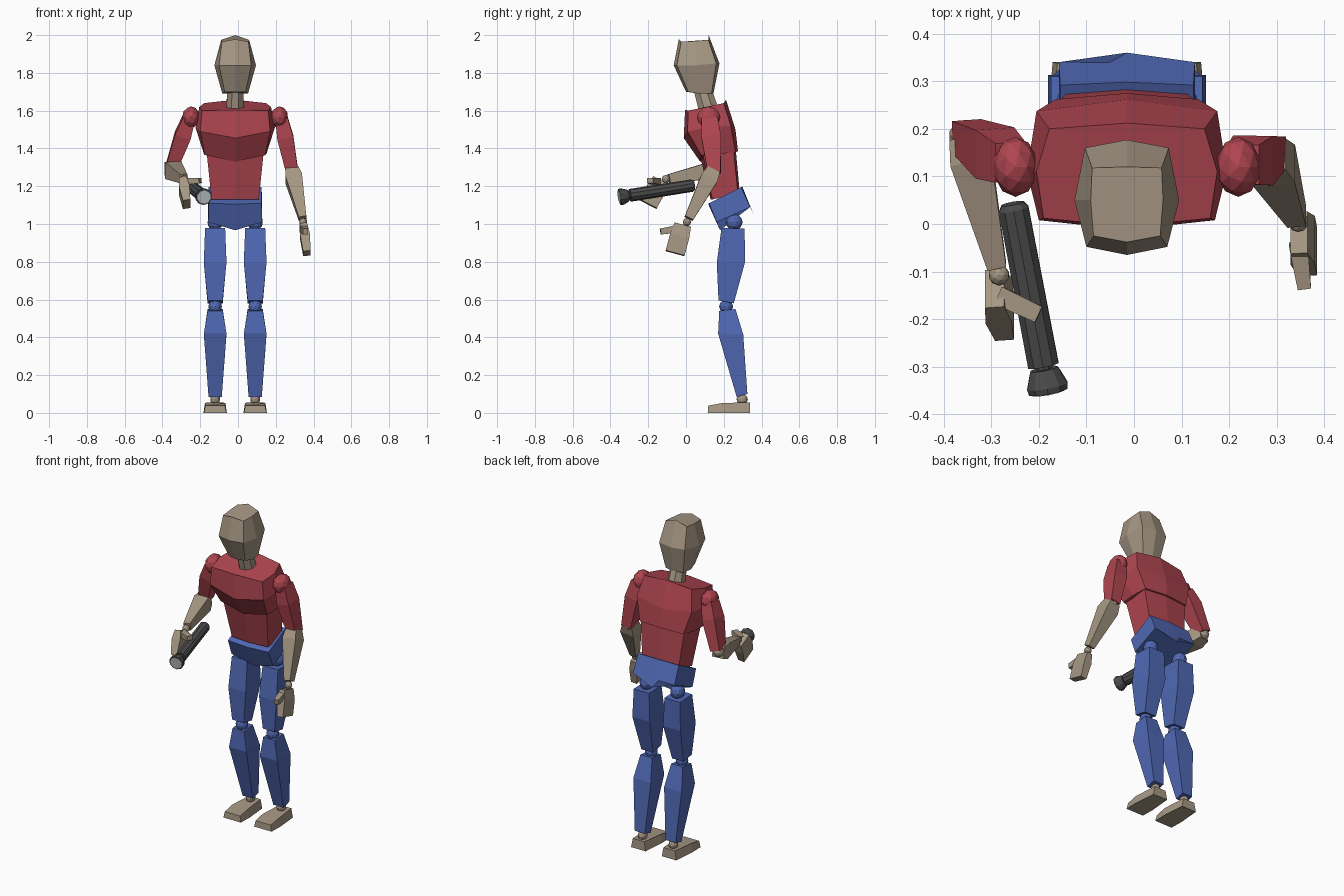
import bpy, bmesh, math
from mathutils import Vector, Matrix

CX = -0.015  # body centre line


def material(name, rgb):
    m = bpy.data.materials.new(name)
    m.diffuse_color = (*rgb, 1)
    return m


RED = material("shirt_red", (0.43, 0.06, 0.08))
BLUE = material("trouser_blue", (0.08, 0.14, 0.46))
TAN = material("skin_tan", (0.38, 0.31, 0.23))
DARK = material("torch_dark", (0.07, 0.07, 0.07))
LENS = material("lens_grey", (0.5, 0.52, 0.52))


def finish(name, bm, mat):
    bmesh.ops.recalc_face_normals(bm, faces=bm.faces)
    me = bpy.data.meshes.new(name)
    bm.to_mesh(me)
    bm.free()
    me.materials.append(mat)
    ob = bpy.data.objects.new(name, me)
    bpy.context.collection.objects.link(ob)
    return ob


def loft(name, rings, mat):
    """Skin closed rings of equal length and cap both ends."""
    bm = bmesh.new()
    vs = [[bm.verts.new(p) for p in r] for r in rings]
    n = len(vs[0])
    for a, b in zip(vs, vs[1:]):
        for i in range(n):
            j = (i + 1) % n
            bm.faces.new((a[i], a[j], b[j], b[i]))
    bm.faces.new(vs[0][::-1])
    bm.faces.new(vs[-1])
    return finish(name, bm, mat)


def shell(name, half_rings, mat, cx=CX):
    """Loft symmetric rings given as half outlines, front to back."""
    rings = []
    for h in half_rings:
        right = [(cx + x, y, z) for x, y, z in h]
        left = [(cx - x, y, z) for x, y, z in reversed(h) if x > 0]
        rings.append(right + left)
    return loft(name, rings, mat)


def limb(name, a, b, secs, mat, n=4):
    """Tapered prism from a to b; each section is (t, half width, half depth)."""
    a, b = Vector(a), Vector(b)
    ax = (b - a).normalized()
    hint = Vector((1, 0, 0)) if abs(ax.x) < 0.8 else Vector((0, 1, 0))
    u = (hint - ax * hint.dot(ax)).normalized()
    v = ax.cross(u)
    k = math.sqrt(2) if n == 4 else 1
    rings = []
    for t, w, d in secs:
        c = a.lerp(b, t)
        angs = [(i + 0.5) * 2 * math.pi / n for i in range(n)]
        rings.append([c + u * w * k * math.cos(q) + v * d * k * math.sin(q) for q in angs])
    return loft(name, rings, mat)


def ball(name, c, r, mat, sub=2):
    bm = bmesh.new()
    mtx = Matrix.Translation(c) @ Matrix.Diagonal((*r, 1))
    bmesh.ops.create_icosphere(bm, subdivisions=sub, radius=1, matrix=mtx)
    return finish(name, bm, mat)


# Head and neck
shell("head", [
    [(0, 0.0, 1.70), (0.055, 0.012, 1.70), (0.068, 0.07, 1.69), (0.06, 0.135, 1.69), (0, 0.145, 1.69)],
    [(0, -0.065, 1.84), (0.085, -0.048, 1.84), (0.11, 0.05, 1.84), (0.088, 0.16, 1.85), (0, 0.177, 1.85)],
    [(0, -0.038, 1.978), (0.07, -0.025, 1.965), (0.076, 0.05, 1.968), (0.073, 0.118, 1.975), (0, 0.12, 2.0)],
], TAN)
limb("neck", (CX, 0.115, 1.62), (CX, 0.085, 1.72),
     [(0, 0.05, 0.055), (1, 0.045, 0.05)], TAN, 8)

# Torso
shell("chest", [
    [(0, 0.075, 1.33), (0.16, 0.08, 1.365), (0.165, 0.17, 1.37), (0.15, 0.262, 1.38), (0, 0.275, 1.385)],
    [(0, -0.012, 1.455), (0.185, 0.008, 1.49), (0.21, 0.11, 1.51), (0.19, 0.237, 1.52), (0, 0.262, 1.5)],
    [(0, -0.005, 1.605), (0.175, 0.012, 1.60), (0.19, 0.11, 1.62), (0.163, 0.2, 1.64), (0, 0.212, 1.658)],
], RED)
shell("abdomen", [
    [(0, 0.13, 1.13), (0.125, 0.14, 1.13), (0.125, 0.275, 1.16), (0, 0.285, 1.16)],
    [(0, 0.07, 1.38), (0.152, 0.085, 1.39), (0.152, 0.25, 1.41), (0, 0.262, 1.41)],
], RED)
shell("pelvis", [
    [(0, 0.18, 0.967), (0.143, 0.162, 1.01), (0.143, 0.34, 1.09), (0, 0.36, 1.045)],
    [(0, 0.118, 1.105), (0.14, 0.122, 1.11), (0.14, 0.292, 1.195), (0, 0.298, 1.198)],
], BLUE)


def box_ring(z0, z1, w, y0, y1):
    return [(w, y0, z0), (w, y1, z1)]


# Legs, the same on both sides
for side, s in (("right", -1), ("left", 1)):
    x = CX + s * 0.106
    ball(side + "_hip", (x, 0.255, 1.01), (0.042, 0.045, 0.045), BLUE)
    shell(side + "_thigh", [
        box_ring(0.595, 0.58, 0.04, 0.172, 0.253),
        box_ring(0.795, 0.80, 0.06, 0.163, 0.313),
        box_ring(0.98, 0.975, 0.053, 0.188, 0.31),
    ], BLUE, x)
    ball(side + "_knee", (x, 0.212, 0.563), (0.037, 0.037, 0.037), BLUE)
    shell(side + "_shin", [
        box_ring(0.085, 0.10, 0.035, 0.268, 0.325),
        box_ring(0.42, 0.415, 0.06, 0.17, 0.303),
        box_ring(0.54, 0.55, 0.04, 0.176, 0.262),
    ], BLUE, x)
    ball(side + "_ankle", (x, 0.297, 0.072), (0.027, 0.03, 0.03), TAN)
    shell(side + "_foot", [
        [(0.06, 0.115, 0), (0.062, 0.2, 0), (0.05, 0.34, 0)],
        [(0.052, 0.118, 0.038), (0.054, 0.19, 0.052), (0.04, 0.338, 0.056)],
    ], TAN, x)
    ball(side + "_shoulder", (CX + s * 0.234, 0.12, 1.565), (0.047, 0.063, 0.058), RED)

# Left arm, hanging
ARM = [(0, 0.033, 0.042), (0.35, 0.043, 0.052), (1, 0.032, 0.034)]
FOREARM = [(0, 0.034, 0.036), (0.18, 0.044, 0.046), (1, 0.02, 0.024)]
limb("left_upper_arm", (0.23, 0.125, 1.56), (0.288, 0.15, 1.27), ARM, RED)
ball("left_elbow", (0.287, 0.15, 1.275), (0.032, 0.032, 0.032), TAN)
limb("left_forearm", (0.285, 0.145, 1.285), (0.342, 0.015, 1.03), FOREARM, TAN)
ball("left_wrist", (0.345, 0.005, 1.01), (0.022, 0.022, 0.022), TAN)
limb("left_hand", (0.347, -0.018, 0.995), (0.365, -0.058, 0.845),
     [(0, 0.018, 0.045), (0.4, 0.026, 0.052), (1, 0.02, 0.052)], TAN)
limb("left_thumb", (0.345, -0.04, 0.975), (0.358, -0.135, 0.96),
     [(0, 0.02, 0.02), (1, 0.014, 0.016)], TAN)

# Right arm, bent forward
limb("right_upper_arm", (-0.26, 0.13, 1.56), (-0.352, 0.185, 1.30), ARM, RED)
ball("right_elbow", (-0.355, 0.185, 1.295), (0.034, 0.034, 0.034), TAN)
limb("right_forearm", (-0.355, 0.19, 1.295), (-0.288, -0.09, 1.24), FOREARM, TAN)
ball("right_wrist", (-0.284, -0.107, 1.237), (0.022, 0.022, 0.022), TAN)
limb("right_hand", (-0.293, -0.135, 1.23), (-0.272, -0.2, 1.105),
     [(0, 0.02, 0.045), (0.4, 0.028, 0.052), (1, 0.02, 0.05)], TAN)
limb("right_thumb", (-0.285, -0.15, 1.225), (-0.2, -0.19, 1.23),
     [(0, 0.02, 0.018), (1, 0.018, 0.014)], TAN)

# Torch: body, neck and flared head share one axis
P0, P1 = Vector((-0.255, 0.043, 1.205)), Vector((-0.18, -0.352, 1.143))
limb("torch_body", P0, P1,
     [(0, 0.025, 0.025), (0.03, 0.033, 0.033), (0.86, 0.034, 0.034)], DARK, 10)
limb("torch_neck", P0, P1, [(0.85, 0.017, 0.017), (0.9, 0.017, 0.017)], DARK, 10)
limb("torch_head", P0, P1,
     [(0.88, 0.03, 0.03), (0.9, 0.034, 0.034), (0.97, 0.045, 0.045), (1, 0.043, 0.043)], DARK, 10)
limb("torch_lens", P0, P1, [(0.98, 0.036, 0.036), (1.006, 0.036, 0.036)], LENS, 10)
